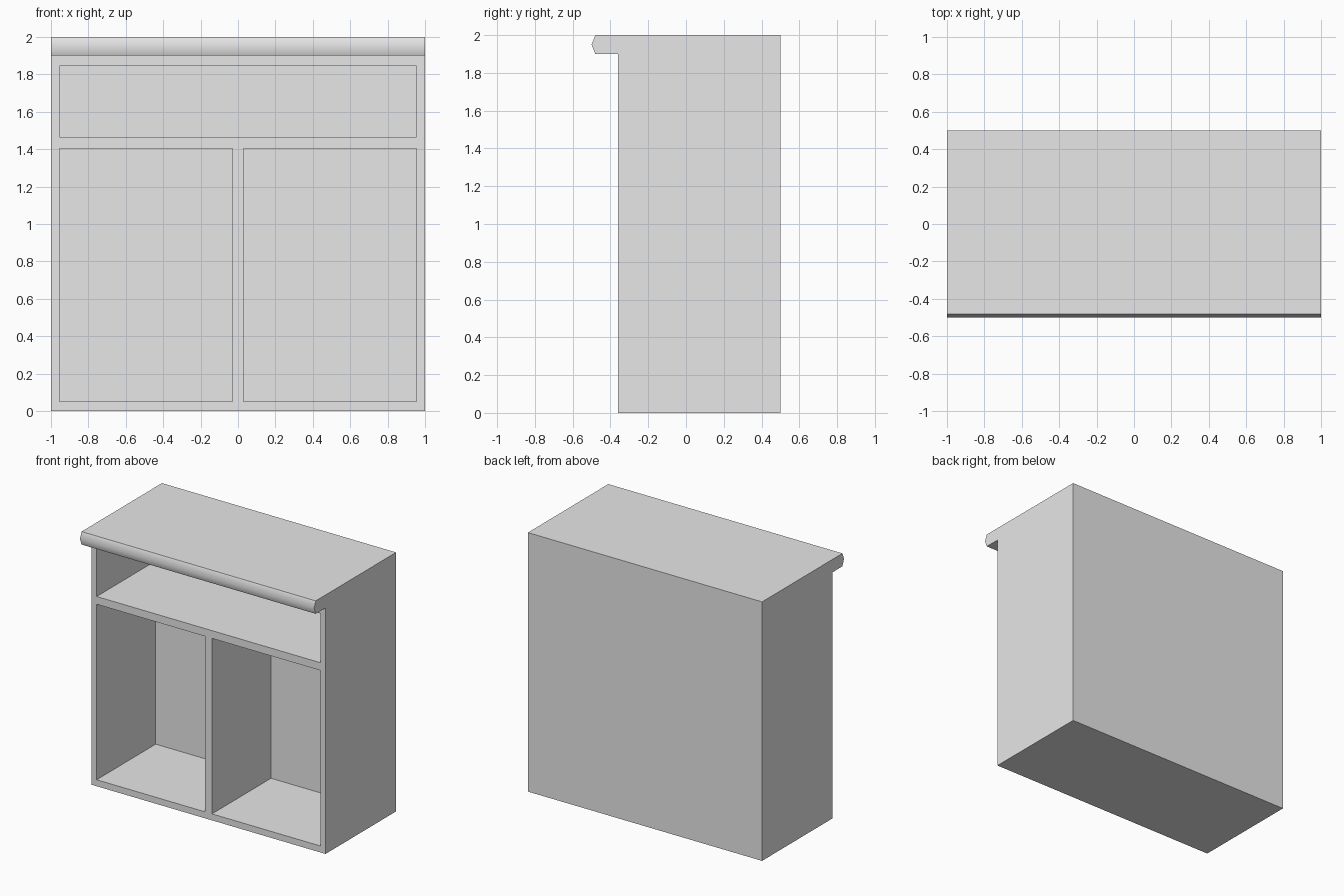
import bpy, bmesh, math
from mathutils import Vector

cube = bpy.data.objects.get("Cube")
if cube:
    bpy.data.objects.remove(cube, do_unlink=True)

GREY = (0.8, 0.8, 0.8, 1.0)
FRONT, BACK = -0.36, 0.5     # cabinet faces along y
CAVITY_BACK = 0.36           # inner face of the back panel


def make_material(name, colour):
    mat = bpy.data.materials.new(name)
    mat.use_nodes = True
    mat.diffuse_color = colour
    mat.node_tree.nodes["Principled BSDF"].inputs["Base Color"].default_value = colour
    return mat


def add_object(name, bm, mat):
    bmesh.ops.recalc_face_normals(bm, faces=bm.faces)
    mesh = bpy.data.meshes.new(name)
    bm.to_mesh(mesh)
    bm.free()
    mesh.materials.append(mat)
    obj = bpy.data.objects.new(name, mesh)
    bpy.context.collection.objects.link(obj)
    return obj


def extrude_profile(name, profile, x0, x1, mat):
    """Sweep a closed (y, z) outline from x0 to x1."""
    bm = bmesh.new()
    face = bm.faces.new([bm.verts.new((x0, y, z)) for y, z in profile])
    swept = bmesh.ops.extrude_face_region(bm, geom=[face])["geom"]
    bmesh.ops.translate(bm, vec=Vector((x1 - x0, 0, 0)),
                        verts=[g for g in swept if isinstance(g, bmesh.types.BMVert)])
    return add_object(name, bm, mat)


grey = make_material("plain grey", GREY)

# Cabinet body with the rounded counter lip overhanging the front
outline = [(BACK, 0), (BACK, 2), (-0.48, 2), (-0.5, 1.95), (-0.48, 1.9),
           (FRONT, 1.9), (FRONT, 0)]
cabinet = extrude_profile("cabinet", outline, -1, 1, grey)

# Openings: drawer bay on top, two cupboard bays below
openings = {"drawer_bay": (-0.955, 0.955, 1.465, 1.845),
            "right_cupboard_bay": (-0.955, -0.03, 0.05, 1.405),
            "left_cupboard_bay": (0.03, 0.955, 0.05, 1.405)}
cutters = []
for name, (x0, x1, z0, z1) in openings.items():
    y0 = FRONT - 0.1
    box = [(y0, z0), (CAVITY_BACK, z0), (CAVITY_BACK, z1), (y0, z1)]
    cutter = extrude_profile(name, box, x0, x1, grey)
    cutter.hide_render = True
    cutters.append(cutter)
    cut = cabinet.modifiers.new(name, 'BOOLEAN')
    cut.operation = 'DIFFERENCE'
    cut.solver = 'EXACT'
    cut.object = cutter

# Apply the cuts, drop the cutters, then smooth only the lip's nose
bpy.ops.object.select_all(action='DESELECT')
cabinet.select_set(True)
bpy.context.view_layer.objects.active = cabinet
for name in openings:
    bpy.ops.object.modifier_apply(modifier=name)
for cutter in cutters:
    bpy.data.objects.remove(cutter, do_unlink=True)
bpy.ops.object.shade_smooth_by_angle(angle=math.radians(55))
